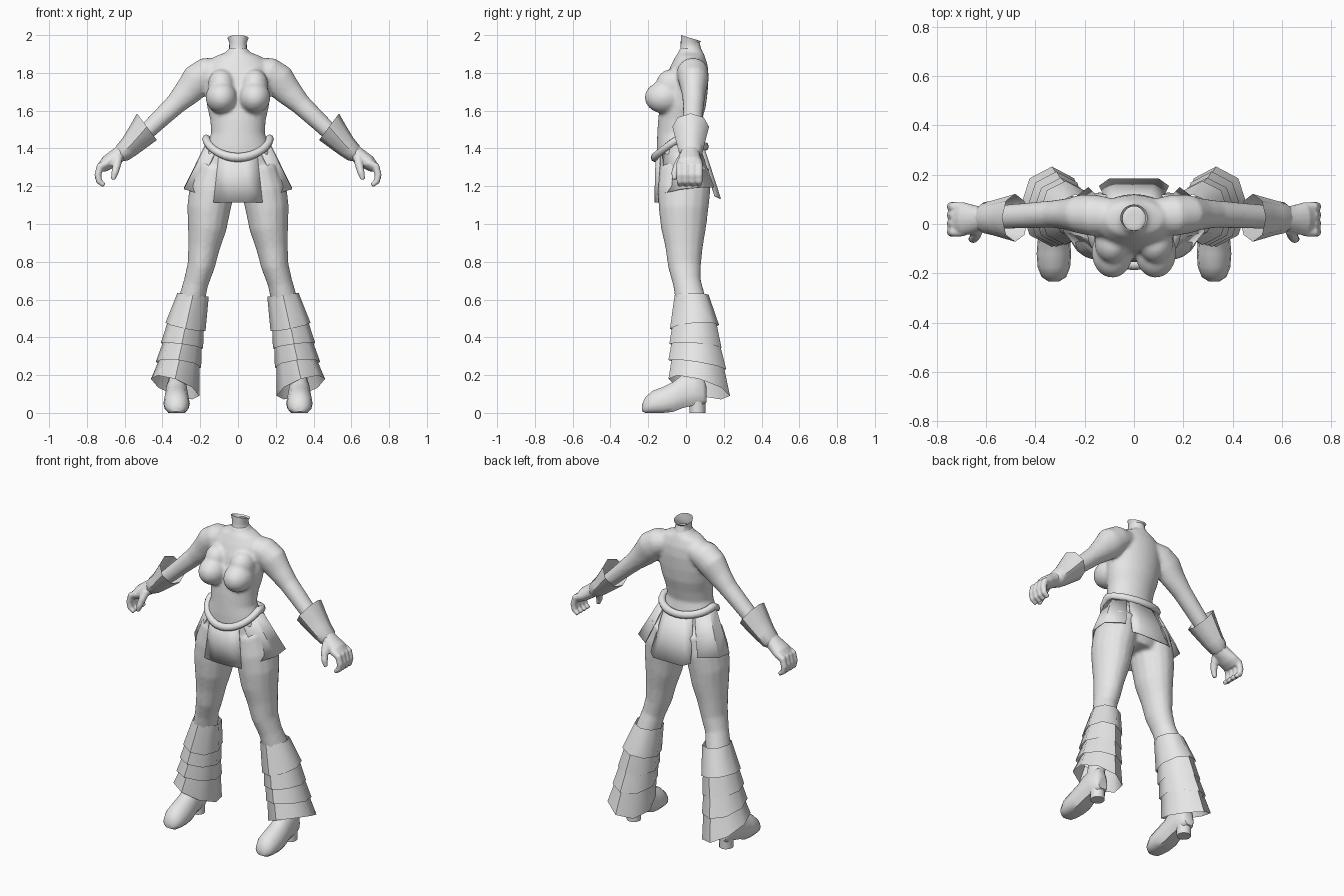
import bpy, bmesh, math
from mathutils import Vector as V

if "Cube" in bpy.data.objects:
    bpy.data.objects.remove(bpy.data.objects["Cube"])

grey = bpy.data.materials.new("plain grey")
grey.diffuse_color = (0.8, 0.8, 0.8, 1)
grey.use_nodes = True
grey.node_tree.nodes["Principled BSDF"].inputs["Base Color"].default_value = grey.diffuse_color


def ellipse(c, u, v, n, phase=0.0):
    c, u, v = V(c), V(u), V(v)
    return [c + u * math.cos(phase + 2 * math.pi * i / n) + v * math.sin(phase + 2 * math.pi * i / n)
            for i in range(n)]


def loft(bm, rings, closed=True, caps=True):
    rows = [[bm.verts.new(p) for p in r] for r in rings]
    n = len(rows[0])
    for a, b in zip(rows, rows[1:]):
        for i in range(n if closed else n - 1):
            j = (i + 1) % n
            bm.faces.new((a[i], a[j], b[j], b[i]))
    if caps:
        bm.faces.new(rows[0][::-1])
        bm.faces.new(rows[-1])


def limb(bm, pts, n=16):
    """Tube through (x, y, z, radius, y radius), rings square to the path."""
    rings = []
    for i, p in enumerate(pts):
        a, b = V(pts[max(i - 1, 0)][:3]), V(pts[min(i + 1, len(pts) - 1)][:3])
        d = (b - a).normalized()
        u = V((0, 1, 0)).cross(d).normalized()
        w = d.cross(u)
        rings.append(ellipse(p[:3], u * p[3], w * p[4], n))
    loft(bm, rings)


def ball(bm, c, r):
    made = bmesh.ops.create_uvsphere(bm, u_segments=24, v_segments=16, radius=1)["verts"]
    for v in made:
        v.co = V((v.co.x * r[0] + c[0], v.co.y * r[1] + c[1], v.co.z * r[2] + c[2]))


def finish(name, bm, mirror=False, angle=40, voxel=0, smooth=5):
    bmesh.ops.recalc_face_normals(bm, faces=bm.faces)
    me = bpy.data.meshes.new(name)
    bm.to_mesh(me)
    bm.free()
    me.materials.append(grey)
    ob = bpy.data.objects.new(name, me)
    bpy.context.collection.objects.link(ob)
    bpy.ops.object.select_all(action='DESELECT')
    ob.select_set(True)
    bpy.context.view_layer.objects.active = ob
    if voxel:
        m = ob.modifiers.new("fuse", 'REMESH')
        m.mode, m.voxel_size, m.use_smooth_shade = 'VOXEL', voxel, True
        m = ob.modifiers.new("soften", 'SMOOTH')
        m.factor, m.iterations = 0.5, smooth
    else:
        bpy.ops.object.shade_smooth_by_angle(angle=math.radians(angle))
    if mirror:
        m = ob.modifiers.new("mirror", 'MIRROR')
        m.use_mirror_merge = False
    return ob


# body: torso, chest, arms and legs fused into one smooth skin
bm = bmesh.new()
torso = [  # height, front, back, half width
    (1.935, -.03, .075, .046), (1.91, -.04, .09, .062), (1.888, -.055, .10, .12),
    (1.84, -.08, .115, .165), (1.78, -.105, .12, .175), (1.70, -.125, .115, .175),
    (1.62, -.14, .105, .163), (1.55, -.148, .085, .147), (1.48, -.152, .068, .142),
    (1.42, -.155, .08, .165), (1.32, -.155, .115, .205), (1.22, -.145, .13, .225),
    (1.14, -.10, .10, .14)]
loft(bm, [ellipse((0, (f + b) / 2, z), (w, 0, 0), (0, (b - f) / 2, 0), 32) for z, f, b, w in torso])
arm = [(.07, .03, 1.825, .06, .07), (.16, .035, 1.80, .085, .085), (.215, .04, 1.76, .09, .08),
       (.265, .04, 1.70, .075, .065), (.33, .04, 1.635, .057, .056), (.42, .035, 1.55, .05, .053),
       (.51, .03, 1.465, .045, .05), (.62, .025, 1.365, .042, .045)]
leg = [(.115, -.01, 1.30, .10, .13), (.138, -.01, 1.18, .12, .14), (.155, -.013, 1.08, .115, .132),
       (.163, -.013, .98, .103, .12), (.18, -.01, .88, .085, .10), (.195, -.008, .78, .073, .088),
       (.222, .005, .69, .066, .075), (.245, .025, .60, .07, .08), (.275, .04, .45, .07, .08),
       (.31, .04, .25, .05, .055), (.325, .03, .12, .05, .06)]
for s in (1, -1):
    for path in (arm, leg):
        limb(bm, [(s * x, y, z, r, q) for x, y, z, r, q in path])
    ball(bm, (s * .088, -.115, 1.67), (.084, .104, .085))
    ball(bm, (s * .088, -.075, 1.735), (.072, .085, .085))
finish("body", bm, voxel=.01, smooth=7)

# open neck with a slanted rim
bm = bmesh.new()
loft(bm, [ellipse((0, .028, 1.89), (.068, 0, 0), (0, .07, 0), 20),
          ellipse((0, .025, 1.93), (.047, 0, 0), (0, .054, 0), 20),
          ellipse((0, .022, 1.96), (.046, 0, 0), (0, .05, 0), 20),
          ellipse((0, .026, 1.984), (.056, 0, 0), (0, .053, -.016), 20)], caps=False)
finish("neck", bm)

# hand: palm, four curled fingers and a thumb
bm = bmesh.new()
limb(bm, [(.595, .025, 1.395, .042, .045), (.64, .02, 1.36, .042, .055),
          (.69, .02, 1.325, .04, .068), (.725, .02, 1.295, .027, .064)])
for k in range(4):
    y = .07 - .034 * k
    limb(bm, [(.69, y, 1.325, .02, .019), (.73, y, 1.305, .021, .02), (.742, y, 1.26, .019, .02),
              (.735, y, 1.225, .017, .018), (.708, y, 1.205, .013, .014)], 10)
limb(bm, [(.635, -.02, 1.35, .025, .025), (.642, -.045, 1.31, .022, .022),
          (.652, -.06, 1.27, .019, .019), (.662, -.062, 1.235, .012, .012)], 10)
finish("hand", bm, True, voxel=.006, smooth=3)

# gauntlet flaring towards the elbow
bm = bmesh.new()
side = V((.6, 0, .8)).normalized()
cuff = [(.455, 1.485, .02, .03), (.482, 1.515, .088, .097), (.53, 1.46, .072, .083),
        (.575, 1.41, .058, .07), (.612, 1.377, .05, .062), (.63, 1.36, .035, .045)]
loft(bm, [ellipse((x, .025, z), side * r, (0, q, 0), 8) for x, z, r, q in cuff[1:]], caps=False)
finish("gauntlet", bm, True, angle=50)


# waist ring shared by the belt and the skirt
def waist(a, grow=0.0):
    """a = 0 at the front, growing towards +x; dips in the front and back."""
    c = math.cos(a)
    z = 1.45 - (.098 if c > 0 else .04) * abs(c) ** 1.3
    return V((math.sin(a) * (.168 + grow), -.033 - c * (.132 + grow), z))


# rolled belt
bm = bmesh.new()
steps, rows = 32, []
for i in range(steps):
    a = 2 * math.pi * i / steps
    p = waist(a)
    out = V((math.sin(a), -math.cos(a), 0))
    rows.append(ellipse(p, out * .022, (0, 0, .024), 8))
loft(bm, rows + [rows[0]], caps=False)
bmesh.ops.remove_doubles(bm, verts=bm.verts, dist=1e-5)
finish("belt", bm, angle=60)


# skirt panels hanging from the belt
def panel(name, angles, hem, mirror=False):
    b = bmesh.new()
    top = [waist(math.radians(a)) for a in angles]
    low = [V(p) for p in hem]
    loft(b, [top, [t.lerp(l, .5) for t, l in zip(top, low)], low], closed=False, caps=False)
    ob = finish(name, b, mirror, angle=25)
    m = ob.modifiers.new("cloth", 'SOLIDIFY')
    m.thickness = .006


panel("front_skirt_panel", (-37, -14, 14, 37),
      [(-.13, -.152, 1.115), (-.05, -.168, 1.115), (.05, -.168, 1.115), (.13, -.152, 1.115)])
panel("back_skirt_panel", (143, 166, 194, 217),
      [(.142, .155, 1.15), (.10, .185, 1.135), (-.10, .185, 1.135), (-.142, .155, 1.15)])
panel("side_skirt_panel", (45, 75, 105, 140),
      [(.222, -.11, 1.165), (.287, -.03, 1.185), (.285, .075, 1.195), (.185, .15, 1.195)], True)

# tiered leg flares: each tier is (centre x, y, z, x radius, y radius, x tilt, y tilt)
tiers = [((.238, .03, .625, .083, .09, .01, 0), (.278, .045, .455, .106, .13, .022, .01)),
         ((.274, .045, .48, .094, .115, .015, 0), (.297, .05, .355, .112, .138, .015, -.01)),
         ((.292, .05, .38, .10, .125, .01, 0), (.315, .06, .255, .12, .153, .015, -.025)),
         ((.308, .06, .28, .106, .135, .01, -.01), (.333, .07, .135, .128, .163, .045, -.045))]
bm = bmesh.new()
for tier in tiers:
    loft(bm, [ellipse((x, y, z), (r, 0, tx), (0, q, ty), 8) for x, y, z, r, q, tx, ty in tier], caps=False)
finish("leg_flare", bm, True, angle=50)

# shoe: sections from toe to heel (y, sole, top, half width)
bm = bmesh.new()
shoe = [(-.233, .008, .045, .022), (-.215, 0, .085, .05), (-.175, 0, .12, .066), (-.12, 0, .14, .07),
        (-.07, .005, .165, .066), (-.02, .025, .205, .06), (.04, .04, .22, .056), (.09, .045, .2, .048),
        (.108, .055, .14, .032)]
rings = []
for y, lo, hi, w in shoe:
    mid = lo + (hi - lo) * .35
    ring = []
    for i in range(14):
        a = 2 * math.pi * i / 14
        c, s = math.cos(a), math.sin(a)
        # flatter, squarer sole below the middle
        z = mid + s * (hi - mid) if s > 0 else mid - min(1, abs(s) * 1.3) * (mid - lo)
        ring.append(V((.325 + c * w, y, z)))
    rings.append(ring)
loft(bm, rings)
finish("shoe", bm, True, angle=50)

# shoe heel
bm = bmesh.new()
loft(bm, [ellipse((.325, .06, 0), (.042, 0, 0), (0, .042, 0), 12),
          ellipse((.325, .06, .04), (.042, 0, 0), (0, .043, 0), 12),
          ellipse((.325, .06, .08), (.046, 0, 0), (0, .046, 0), 12)])
finish("shoe_heel", bm, True)
